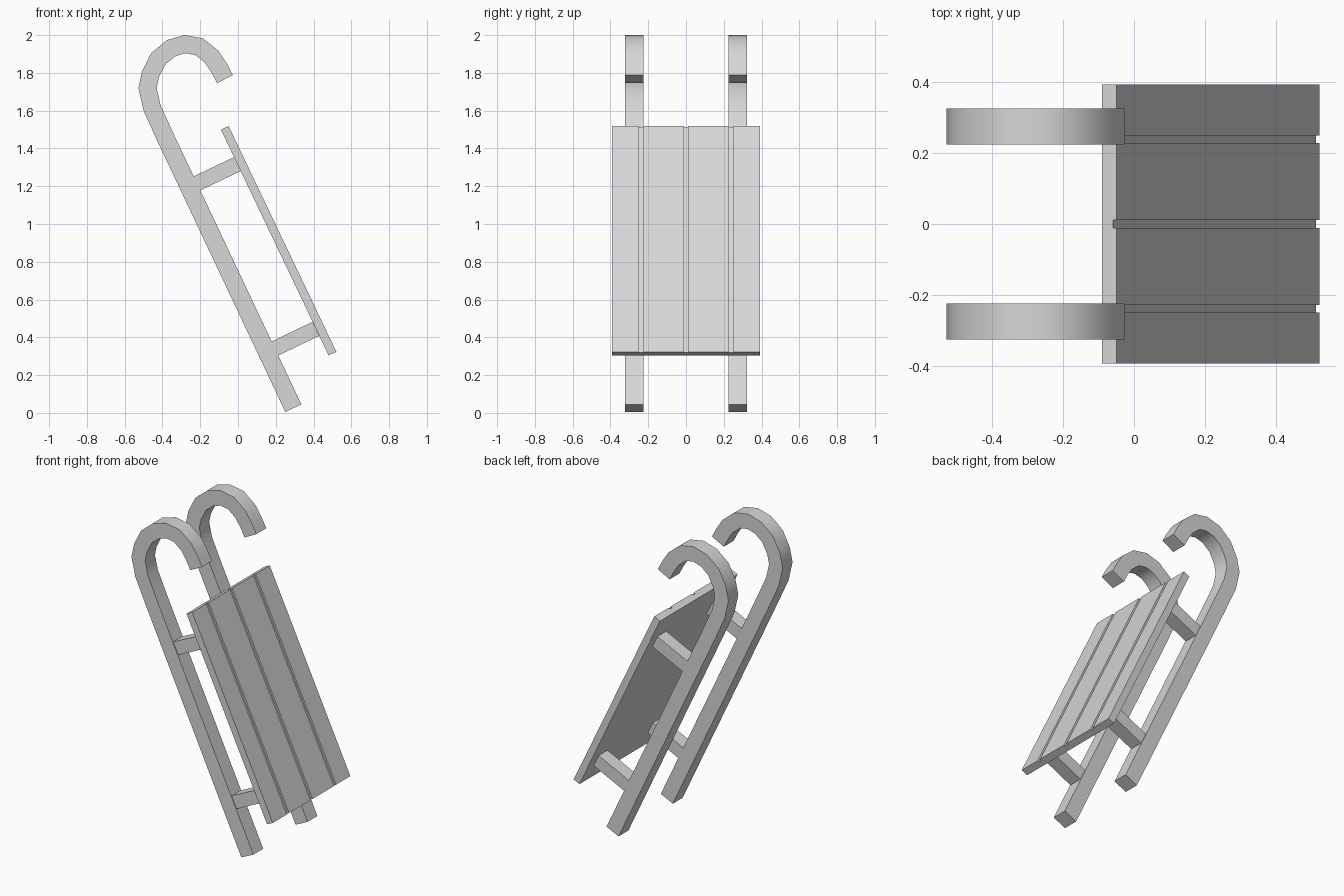
import bpy, bmesh, math
from mathutils import Vector

cube = bpy.data.objects.get("Cube")
if cube:
    bpy.data.objects.remove(cube, do_unlink=True)

grey = bpy.data.materials.new("light grey")
grey.use_nodes = True
colour = (0.68, 0.68, 0.68, 1)
grey.diffuse_color = colour
grey.node_tree.nodes["Principled BSDF"].inputs["Base Color"].default_value = colour


def prism(name, outline, sweep):
    """Closed solid made by sweeping a flat outline along a vector."""
    bm = bmesh.new()
    face = bm.faces.new([bm.verts.new(p) for p in outline])
    moved = bmesh.ops.extrude_face_region(bm, geom=[face], use_keep_orig=True)
    verts = [v for v in moved["geom"] if isinstance(v, bmesh.types.BMVert)]
    bmesh.ops.translate(bm, verts=verts, vec=sweep)
    bmesh.ops.recalc_face_normals(bm, faces=bm.faces)
    mesh = bpy.data.meshes.new(name)
    bm.to_mesh(mesh)
    bm.free()
    mesh.materials.append(grey)
    obj = bpy.data.objects.new(name, mesh)
    bpy.context.collection.objects.link(obj)
    return obj


def ribbon(path, half):
    """Mitred outline of constant width around a path of (x, z) points."""
    pts = [Vector(p) for p in path]
    dirs = [(b - a).normalized() for a, b in zip(pts, pts[1:])]
    left, right = [], []
    for i, p in enumerate(pts):
        d0, d1 = dirs[max(i - 1, 0)], dirs[min(i, len(dirs) - 1)]
        mid = (d0 + d1).normalized()
        side = Vector((-mid.y, mid.x)) * half / mid.dot(d1)
        left.append(p + side)
        right.append(p - side)
    return left + right[::-1]


# Curled runners and the struts that carry the deck
runner_path = [(0.293, 0.025), (-0.381, 1.452), (-0.455, 1.614), (-0.479, 1.72),
               (-0.463, 1.794), (-0.421, 1.876), (-0.354, 1.931), (-0.28, 1.952),
               (-0.206, 1.939), (-0.138, 1.884), (-0.098, 1.823), (-0.069, 1.767)]
struts = {"upper_strut": [(-0.222, 1.213), (-0.001, 1.318)],
          "lower_strut": [(0.194, 0.34), (0.412, 0.445)]}


def side_part(name, path, half, y, width):
    outline = [(p.x, y - width / 2, p.y) for p in ribbon(path, half)]
    return prism(name, outline, Vector((0, width, 0)))


for label, y in (("front", -0.274), ("back", 0.274)):
    runner = side_part(label + "_runner", runner_path, 0.047, y, 0.1)
    bpy.ops.object.select_all(action="DESELECT")
    runner.select_set(True)
    bpy.context.view_layer.objects.active = runner
    bpy.ops.object.shade_smooth_by_angle(angle=math.radians(40))
    for name, path in struts.items():
        side_part(label + "_" + name, path, 0.041, y, 0.09)

# Deck: slab with three shallow grooves between the planks
top = Vector((-0.09, 0, 1.499))
run = Vector((0.57, 0, -1.195))
normal = Vector((-run.z, 0, run.x)).normalized()
thick, depth, groove = 0.045, 0.011, 0.011
section = [(-0.392, 0), (-0.392, thick)]
for y in (-0.238, 0, 0.238):
    section += [(y - groove, thick), (y - groove, thick - depth),
                (y + groove, thick - depth), (y + groove, thick)]
section += [(0.392, thick), (0.392, 0)]
prism("deck", [top + normal * h + Vector((0, y, 0)) for y, h in section], run)
